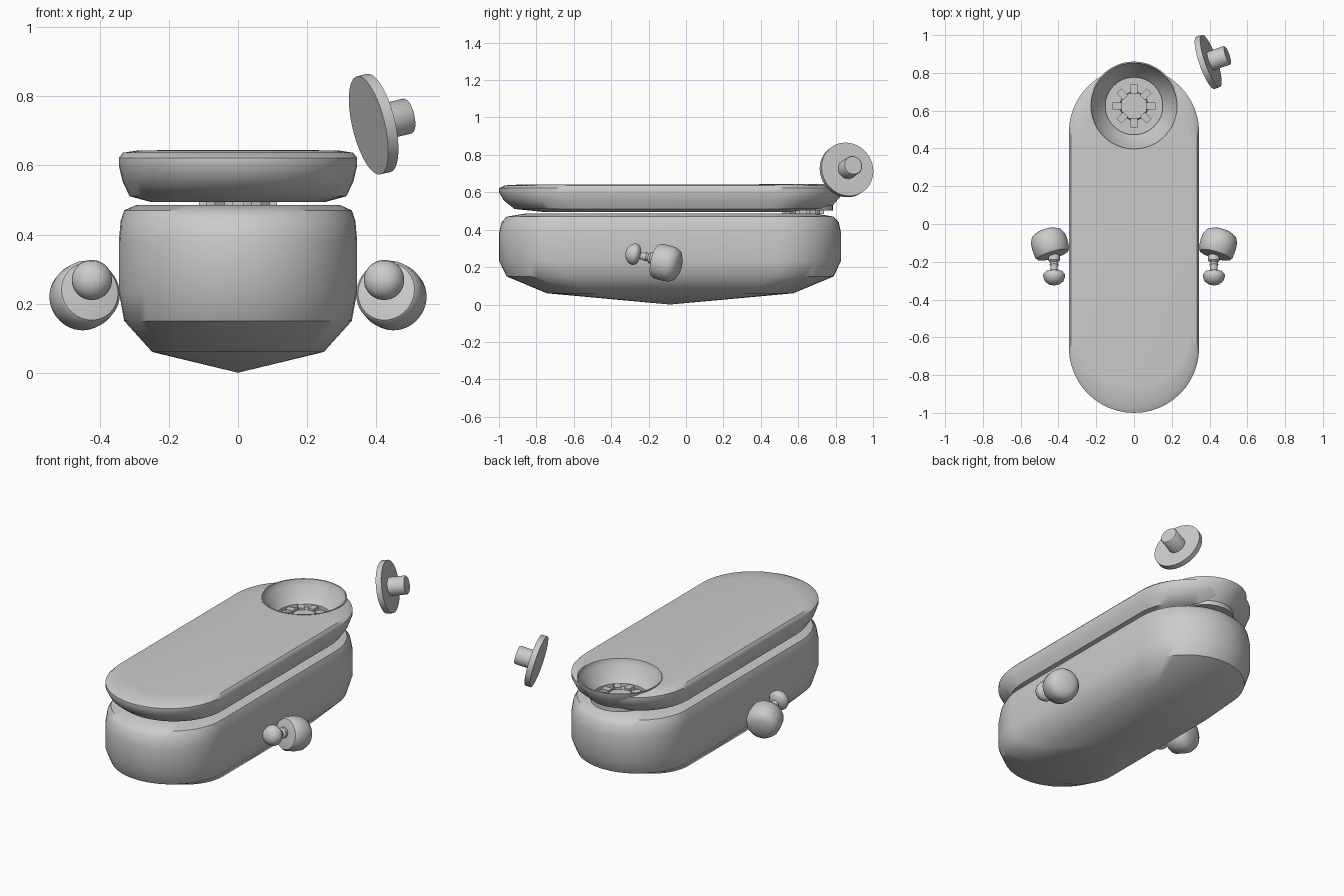
import bpy, bmesh
from math import pi, sin, cos, radians
from mathutils import Vector, Matrix

if "Cube" in bpy.data.objects:
    bpy.data.objects.remove(bpy.data.objects["Cube"])

CY = -0.085           # centre of the long outline
R, HALF = 0.345, 0.57  # end radius, half straight length


def finish(name, bm, angle=40):
    bmesh.ops.recalc_face_normals(bm, faces=bm.faces)
    me = bpy.data.meshes.new(name)
    bm.to_mesh(me)
    bm.free()
    ob = bpy.data.objects.new(name, me)
    bpy.context.collection.objects.link(ob)
    smooth(ob, angle)
    return ob


def smooth(ob, angle=40):
    bpy.ops.object.select_all(action='DESELECT')
    ob.select_set(True)
    bpy.context.view_layer.objects.active = ob
    bpy.ops.object.shade_smooth_by_angle(angle=radians(angle))


def skin(bm, rings):
    """Bridge neighbouring rings; a one-point ring makes a tip."""
    for a, b in zip(rings, rings[1:]):
        n = max(len(a), len(b))
        for i in range(n):
            j = (i + 1) % n
            if len(a) == 1:
                bm.faces.new((a[0], b[j], b[i]))
            elif len(b) == 1:
                bm.faces.new((a[i], a[j], b[0]))
            else:
                bm.faces.new((a[i], a[j], b[j], b[i]))
    for end in (rings[0], rings[-1]):
        if len(end) > 1:
            bm.faces.new(end)


def stadium(name, profile, n=24):
    """Stack scaled long-oval outlines: profile of (scale, z)."""
    outline = []
    for side, start in ((1, 0), (-1, pi)):
        for i in range(n + 1):
            a = start + pi * i / n
            outline.append((R * cos(a), side * HALF + R * sin(a)))
    bm = bmesh.new()
    rings = []
    for s, z in profile:
        pts = outline if s else [(0, 0)]
        rings.append([bm.verts.new((x * s, CY + y * s, z)) for x, y in pts])
    skin(bm, rings)
    return finish(name, bm)


def lathe(name, profile, origin, axis=(0, 0, 1), n=48):
    """Revolve (radius, distance) points about an axis through origin."""
    bm = bmesh.new()
    rings = []
    for r, h in profile:
        k = n if r else 1
        rings.append([bm.verts.new((r * cos(2 * pi * i / n), r * sin(2 * pi * i / n), h))
                      for i in range(k)])
    skin(bm, rings)
    m = Matrix.Translation(origin) @ Vector(axis).to_track_quat('Z', 'Y').to_matrix().to_4x4()
    bm.transform(m)
    return finish(name, bm)


# Hull with a shallow pointed underside
stadium("body", [(0, 0), (.72, .06), (.955, .15), (1, .235), (1, .38),
                 (.985, .44), (.955, .47), (.85, .486)])

# Lid, opened at the back by the bowl
lid = stadium("lid", [(.73, .494), (.91, .511), (.97, .555), (1, .60),
                      (1, .622), (.965, .637), (.85, .643)])
BOWL = (0, 0.625, 0)
cutter = lathe("bowl_cutter", [(.157, .46), (.157, .53), (.226, .612), (.231, .70)], BOWL)
cutter.hide_render = True
mod = lid.modifiers.new("bowl_opening", 'BOOLEAN')
mod.operation, mod.object, mod.solver = 'DIFFERENCE', cutter, 'EXACT'
bpy.context.view_layer.objects.active = lid
bpy.ops.object.modifier_apply(modifier=mod.name)
bpy.data.objects.remove(cutter)
smooth(lid)

# Thin flared bowl with a flat floor
lathe("bowl", [(0, .503), (.16, .503), (.16, .53), (.23, .612), (.235, .645),
               (.228, .645), (.222, .612), (.152, .53), (.152, .511), (0, .511)], BOWL)

# Toothed drive coupling on the bowl floor
lathe("coupling_hub", [(0, .484), (.075, .484), (.075, .53), (.07, .535), (0, .535)], BOWL)
bm = bmesh.new()
for i in range(8):
    m = (Matrix.Translation((0, BOWL[1], .516)) @ Matrix.Rotation(i * pi / 4, 4, 'Z')
         @ Matrix.Translation((.088, 0, 0)) @ Matrix.Diagonal((.05, .036, .063, 1)))
    bmesh.ops.create_cube(bm, size=1, matrix=m)
finish("coupling_teeth", bm, 30)

# Side knobs: rounded cup, waisted neck and mushroom head, mirrored
for side, label in ((1, "right"), (-1, "left")):
    cup_axis = (-.28 * side, -.93, .22)
    lathe(f"{label}_knob_cup",
          [(0, -.08), (.05, -.077), (.08, -.062), (.094, -.035), (.097, .0),
           (.094, .048), (.085, .06), (.04, .066), (0, .066)],
          (.446 * side, -.108, .222), cup_axis)
    lathe(f"{label}_knob_head",
          [(0, -.11), (.03, -.11), (.03, -.08), (.02, -.07), (.024, -.058), (.018, -.045),
           (.02, -.028), (.045, -.02), (.058, -.004), (.058, .008),
           (.05, .03), (.03, .046), (.014, .051), (0, .052)],
          (.423 * side, -.272, .268), (0, -.97, .22))

# Loose disc with a stub shaft beside the bowl
DISC, AXIS = (.378, .853, .716), (.1, .035, .024)
lathe("loose_disc", [(0, 0), (.146, 0), (.146, .032), (0, .032)], DISC, AXIS, 64)
lathe("loose_disc_shaft", [(0, .02), (.052, .02), (.052, .122), (.048, .127), (0, .127)],
      DISC, AXIS)
